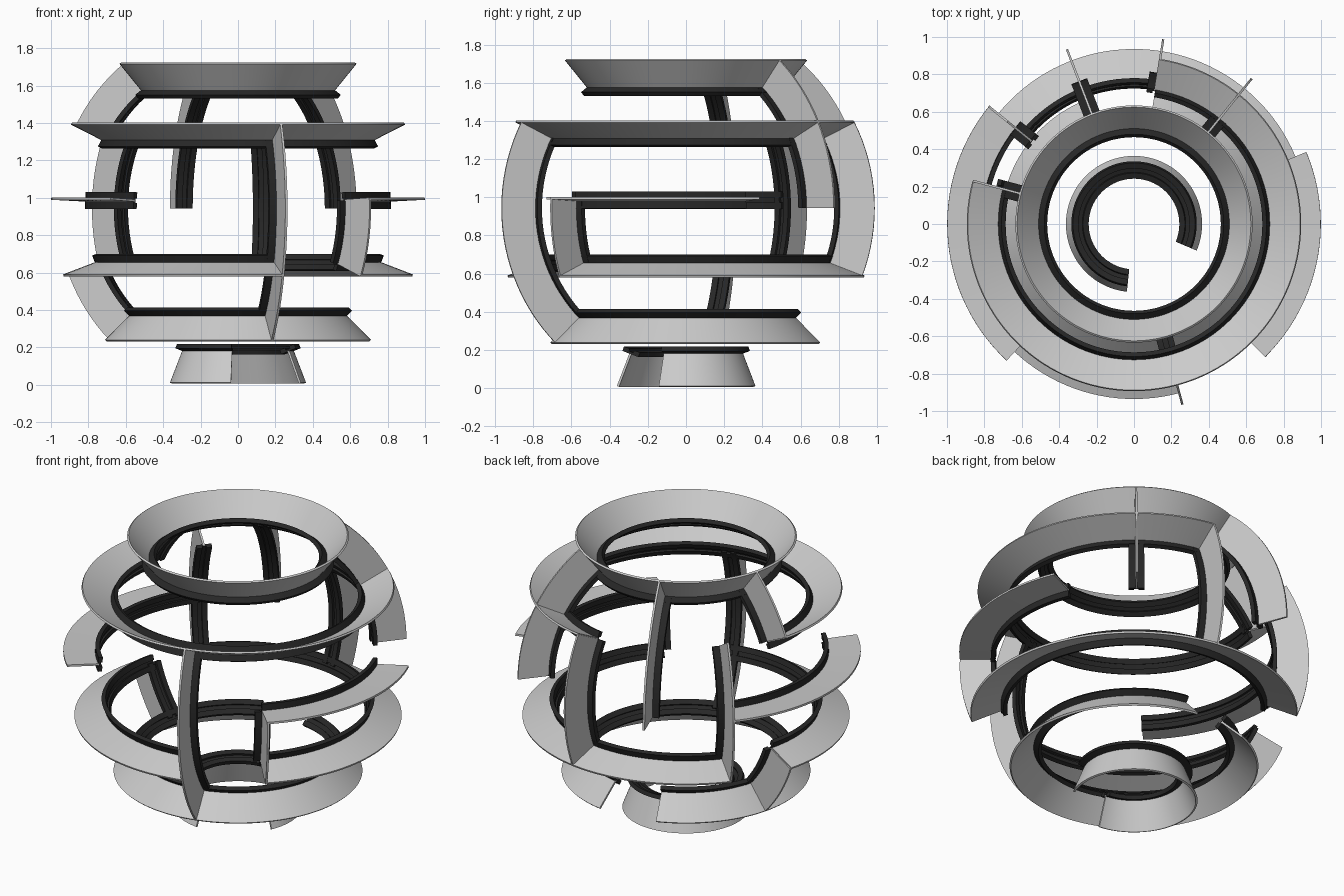
import bpy, bmesh
from math import sin, cos, radians, ceil
from mathutils import Vector

if "Cube" in bpy.data.objects:
    bpy.data.objects.remove(bpy.data.objects["Cube"])

CENTRE = Vector((0, 0, 0.943))
T = 0.006    # half thickness of a wall
W = 0.045    # half width of the inner lip
G = 0.013    # half width of the groove along the lip

# Cross-sections as (distance from centre, sideways offset)
WALL = [(0.81, -T), (1.0, -T), (1.0, T), (0.81, T)]
LIP = [(0.793, -W), (0.818, -W), (0.818, W), (0.793, W),
       (0.793, G), (0.806, G), (0.806, -G), (0.793, -G)]

dark = bpy.data.materials.new("dark_lip")
dark.diffuse_color = (0.02, 0.02, 0.02, 1)
dark.use_nodes = True
dark.node_tree.nodes["Principled BSDF"].inputs["Base Color"].default_value = dark.diffuse_color


def frame(az, lat, is_ring):
    """Outward direction and sideways direction on the sphere."""
    a, l = radians(az), radians(lat)
    out = Vector((cos(l) * cos(a), cos(l) * sin(a), sin(l)))
    if is_ring:
        side = Vector((-sin(l) * cos(a), -sin(l) * sin(a), cos(l)))
    else:
        side = Vector((-sin(a), cos(a), 0))
    return out, side


def sweep(name, section, fixed, start, end, is_ring, mat=None):
    closed = end - start >= 360
    n = max(2, ceil((end - start) / 3))
    bm = bmesh.new()
    rows = []
    for i in range(n if closed else n + 1):
        t = start + (end - start) * i / n
        out, side = frame(t, fixed, True) if is_ring else frame(fixed, t, False)
        rows.append([bm.verts.new(CENTRE + out * r + side * o) for r, o in section])
    k = len(section)
    for i in range(n):
        a, b = rows[i], rows[(i + 1) % len(rows)]
        for j in range(k):
            bm.faces.new((a[j], a[(j + 1) % k], b[(j + 1) % k], b[j]))
    if not closed:
        bm.faces.new(rows[0])
        bm.faces.new(rows[-1][::-1])
    bmesh.ops.recalc_face_normals(bm, faces=bm.faces[:])
    me = bpy.data.meshes.new(name)
    bm.to_mesh(me)
    bm.free()
    if mat:
        me.materials.append(mat)
    ob = bpy.data.objects.new(name, me)
    bpy.context.collection.objects.link(ob)
    bpy.ops.object.select_all(action='DESELECT')
    ob.select_set(True)
    bpy.context.view_layer.objects.active = ob
    bpy.ops.object.shade_smooth_by_angle(angle=radians(30))


def wall(name, fixed, start, end, is_ring):
    sweep(name + "_wall", WALL, fixed, start, end, is_ring)
    sweep(name + "_lip", LIP, fixed, start, end, is_ring, dark)


# Horizontal rings: name, latitude, start and end azimuth
for name, lat, a, b in [
    ("top_ring", 51, 0, 360),
    ("upper_ring", 27, 165, 441),
    ("middle_ring_right", 3, -45.4, 22.7),
    ("middle_ring_left", 3, 141, 227),
    ("lower_ring_right", -21, -45.4, 141.3),
    ("lower_ring_left", -21, 165, 285.3),
    ("base_ring", -45, 111, 441),
    ("foot_ring", -69, -23, 264),
]:
    wall(name, lat, a, b, True)

# Upright ribs: name, azimuth, lower and upper latitude
for name, az, a, b in [
    ("front_rib", -75, -45, 27),
    ("front_right_rib", -45, -21, 3),
    ("back_right_hanging_rib", 51, 0, 51),
    ("back_rib", 81, -21, 27),
    ("back_hanging_rib", 111, 0, 51),
    ("back_left_rib", 141, -21, 29.5),
    ("left_upper_rib", 165, 27, 51),
    ("left_lower_rib", 165, -45, -21),
]:
    wall(name, az, a, b, False)
